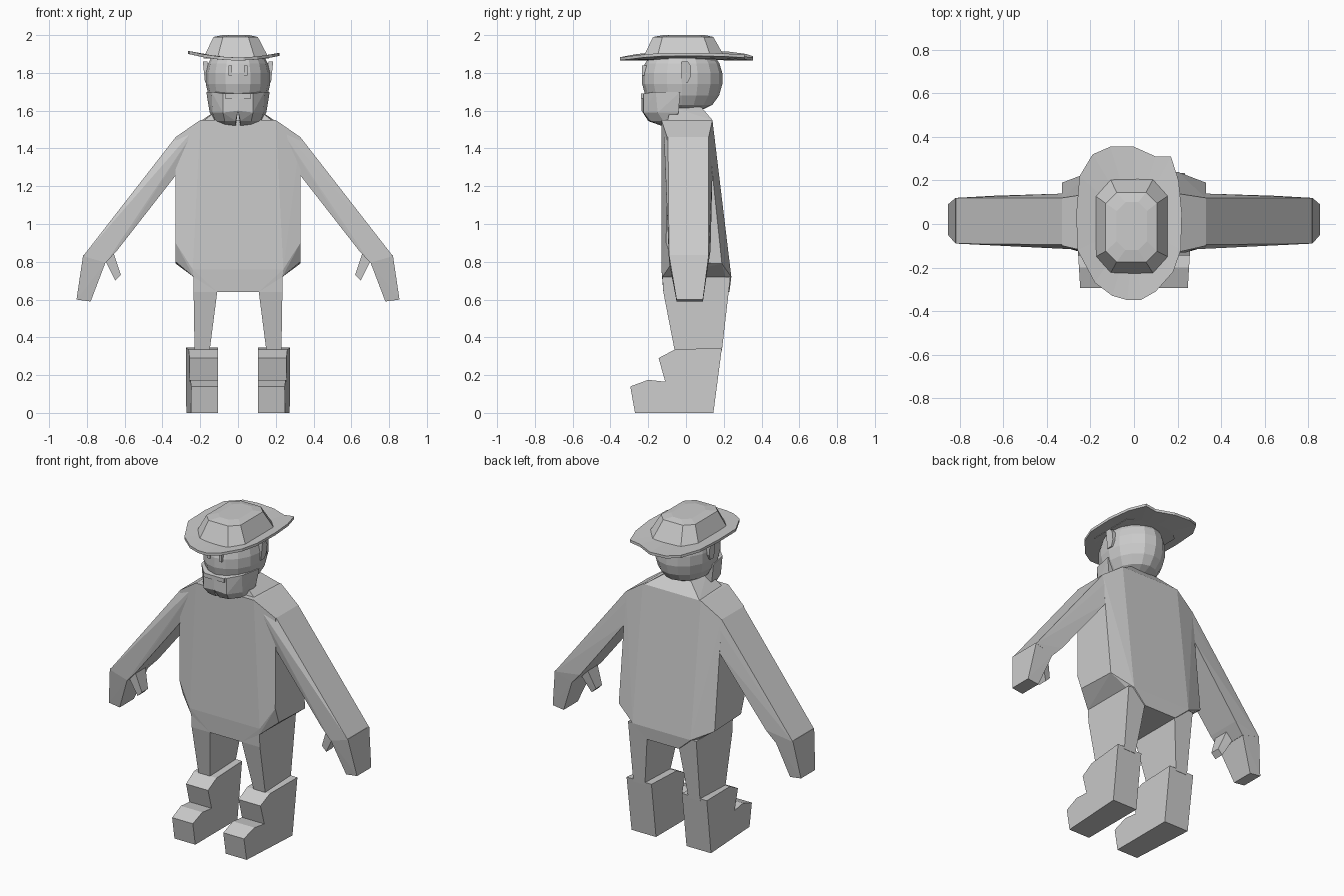
import bpy, bmesh, math

grey = bpy.data.materials.new("light_grey")
grey.diffuse_color = (0.6, 0.6, 0.6, 1)


def finish(name, bm):
    bmesh.ops.recalc_face_normals(bm, faces=bm.faces[:])
    me = bpy.data.meshes.new(name)
    bm.to_mesh(me)
    bm.free()
    me.materials.append(grey)
    ob = bpy.data.objects.new(name, me)
    bpy.context.collection.objects.link(ob)
    return ob


def hull(name, pts):
    """Faceted convex solid around a set of points."""
    bm = bmesh.new()
    for p in pts:
        bm.verts.new(p)
    res = bmesh.ops.convex_hull(bm, input=bm.verts[:])
    loose = [v for v in bm.verts if not v.link_faces]
    bmesh.ops.delete(bm, geom=loose, context='VERTS')
    bmesh.ops.dissolve_limit(bm, angle_limit=0.02, verts=bm.verts[:], edges=bm.edges[:])
    return finish(name, bm)


def slab(outline, y0, y1):
    """Points of an x-z outline at two depths."""
    return [(x, y, z) for x, z in outline for y in (y0, y1)]


def sides(name, pts):
    """Right part and its mirror image."""
    for s, tag in ((1, "right"), (-1, "left")):
        hull(f"{name}_{tag}", [(s * x, y, z) for x, y, z in pts])


# Torso with sloping shoulders and a back that swells towards the hips
half = [(0.20, -0.13, 1.55), (0.20, 0.14, 1.55), (0.33, -0.10, 1.46), (0.33, 0.12, 1.46),
        (0.33, -0.105, 0.90), (0.33, -0.07, 0.80), (0.33, 0.19, 0.79), (0.24, -0.13, 0.76),
        (0.235, -0.125, 0.72), (0.20, 0.24, 0.72), (0.11, -0.12, 0.64), (0.11, 0.23, 0.64)]
hull("torso", [(s * x, y, z) for x, y, z in half for s in (1, -1)])

# Neck
hull("neck", [(s * x, y, z) for s in (1, -1) for x, y, z in
              [(0.19, -0.10, 1.54), (0.19, 0.14, 1.55), (0.09, -0.08, 1.62), (0.09, 0.08, 1.62)]])

# Arms, hands and thumbs
sides("arm", [(0.20, -0.12, 1.54), (0.20, 0.13, 1.54), (0.33, -0.095, 1.46), (0.33, 0.12, 1.46),
              (0.32, -0.095, 1.27), (0.32, 0.14, 1.27), (0.82, -0.09, 0.83), (0.82, 0.12, 0.83),
              (0.64, -0.09, 0.86), (0.64, 0.13, 0.86), (0.70, -0.09, 0.795), (0.70, 0.12, 0.795)])
sides("hand", slab([(0.82, 0.835), (0.70, 0.80)], -0.09, 0.12)
      + slab([(0.855, 0.60), (0.78, 0.59)], -0.05, 0.09))
sides("thumb", slab([(0.70, 0.80), (0.66, 0.85)], -0.07, 0.03)
      + slab([(0.65, 0.70), (0.62, 0.73)], -0.06, 0.0))

# Legs
sides("leg", [(0.10, -0.125, 0.72), (0.235, -0.125, 0.72), (0.10, 0.235, 0.72), (0.235, 0.235, 0.72),
              (0.11, -0.12, 0.64), (0.235, -0.12, 0.64),
              (0.15, -0.06, 0.33), (0.23, -0.06, 0.33), (0.15, 0.19, 0.33), (0.23, 0.19, 0.33)])

# Boots: side profile extruded across, slightly narrower at the toe
boot = [(-0.27, 0), (-0.295, 0.14), (-0.20, 0.175), (-0.11, 0.165), (-0.145, 0.29),
        (-0.06, 0.335), (0.19, 0.345), (0.145, 0)]
for s, tag in ((1, "right"), (-1, "left")):
    bm = bmesh.new()
    inner = [bm.verts.new((s * 0.105, y, z)) for y, z in boot]
    outer = [bm.verts.new((s * (0.265 + 0.06 * y), y, z)) for y, z in boot]
    bm.faces.new(inner)
    bm.faces.new(outer)
    for i in range(len(boot)):
        j = (i + 1) % len(boot)
        bm.faces.new((inner[i], inner[j], outer[j], outer[i]))
    finish(f"boot_{tag}", bm)

# Head: stacked rings of a rounded block
rings = [(1.60, 0.45), (1.63, 0.75), (1.68, 0.92), (1.74, 1), (1.80, 1), (1.85, 0.93), (1.89, 0.8)]
hull("head", [(0.17 * r * math.cos(a), -0.02 + 0.212 * r * math.sin(a), z)
              for z, r in rings for a in [math.tau * i / 16 for i in range(16)]])

# Beard in two halves that leave a split at the chin
sides("beard", [(0, -0.235, 1.69), (0.08, -0.225, 1.69), (0.14, -0.16, 1.70), (0.168, -0.03, 1.70),
                (0, -0.235, 1.60), (0.08, -0.225, 1.59), (0.135, -0.15, 1.59), (0.15, -0.04, 1.59),
                (0.012, -0.20, 1.545), (0.07, -0.19, 1.545), (0.12, -0.12, 1.545),
                (0.012, -0.13, 1.52), (0.07, -0.12, 1.525), (0.12, -0.05, 1.55),
                (0, -0.04, 1.60), (0, -0.04, 1.70)])

# Mouth ledge, eyes and ears
hull("mouth", slab([(-0.07, 1.665), (0.07, 1.665), (-0.07, 1.69), (0.07, 1.69)], -0.239, -0.20))
sides("eye", slab([(0.032, 1.785), (0.05, 1.785), (0.032, 1.84), (0.05, 1.84)], -0.232, -0.20))
ear = [(-0.025, 1.75), (-0.025, 1.86), (0.01, 1.86), (0.027, 1.835), (0.027, 1.785), (0.01, 1.75)]
sides("ear", [(x + 0.1 * (z - 1.8), y, z) for y, z in ear for x in (0.155, 0.18)])

# Hat brim: irregular outline, curled up at both sides
brim = [(0, 0.355), (-0.11, 0.355), (-0.19, 0.32), (-0.25, 0.22), (-0.265, 0.05), (-0.26, -0.12),
        (-0.18, -0.27), (-0.10, -0.33), (-0.03, -0.35), (0.03, -0.35), (0.10, -0.31),
        (0.18, -0.22), (0.215, -0.12), (0.22, 0.05), (0.205, 0.20), (0.17, 0.31), (0.10, 0.31)]
bm = bmesh.new()
layers = []
for top in (0, 0.016):
    loops = [[bm.verts.new((x * k, y * k, 1.866 + top + 0.5 * (x * k) ** 2)) for x, y in brim]
             for k in (1, 0.6)]
    for i in range(len(brim)):
        j = (i + 1) % len(brim)
        bm.faces.new((loops[0][i], loops[0][j], loops[1][j], loops[1][i]))
    bm.faces.new(loops[1])
    layers.append(loops[0])
for i in range(len(brim)):
    j = (i + 1) % len(brim)
    bm.faces.new((layers[0][i], layers[0][j], layers[1][j], layers[1][i]))
finish("hat_brim", bm)


# Hat crown: tapered block with cut corners
def octagon(x0, x1, y0, y1, c, z):
    return [(x, y, z) for a, b in ((0, c), (c, 0))
            for x in (x0 + a, x1 - a) for y in (y0 + b, y1 - b)]


hull("hat_crown", octagon(-0.185, 0.165, -0.23, 0.21, 0.075, 1.875)
     + octagon(-0.13, 0.105, -0.175, 0.145, 0.05, 1.99)
     + octagon(-0.08, 0.06, -0.12, 0.10, 0.04, 2.0))
